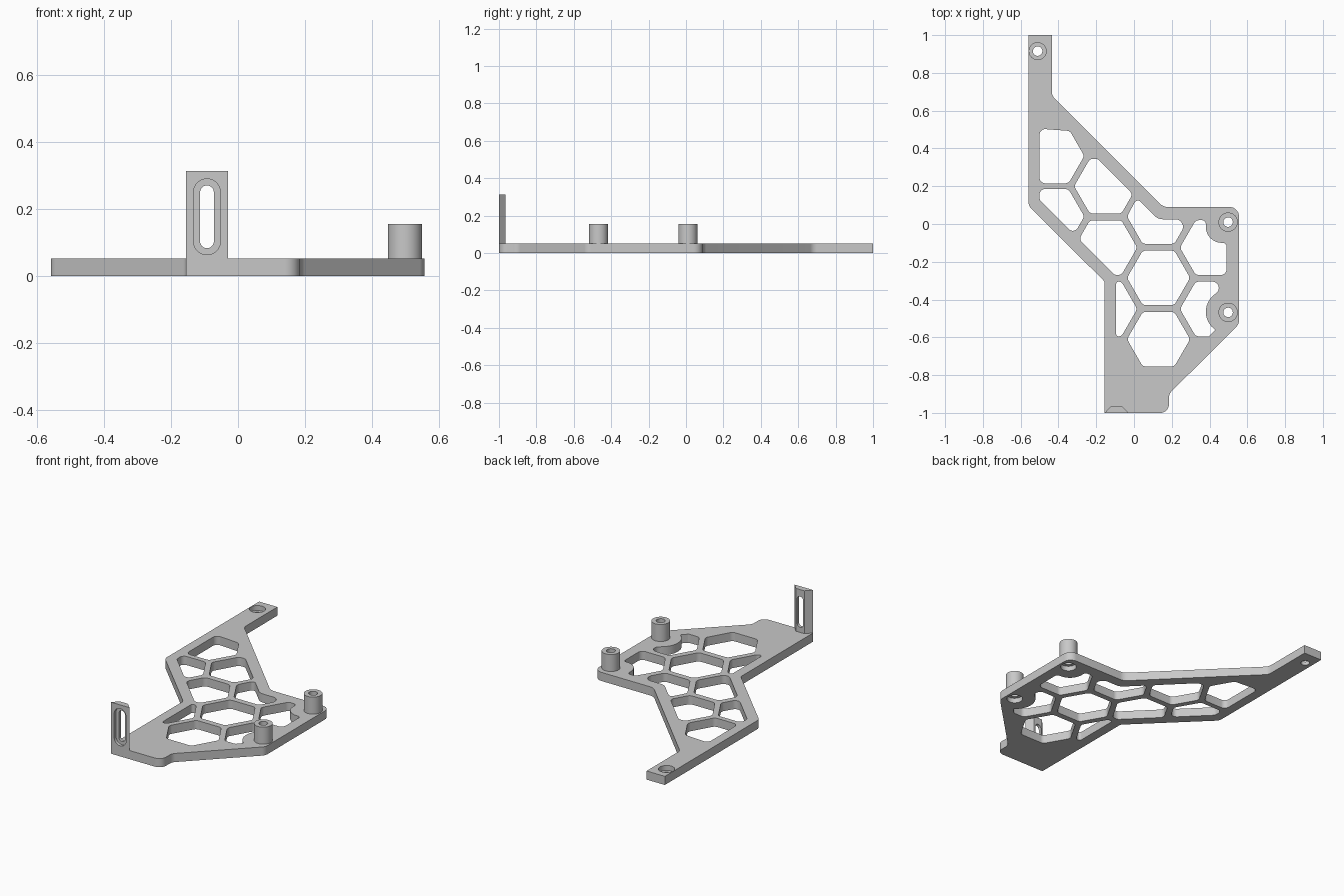
import bpy, bmesh, math
from mathutils import Vector, Matrix

cube = bpy.data.objects.get("Cube")
if cube:
    bpy.data.objects.remove(cube, do_unlink=True)

COLOR = (0.58, 0.58, 0.58, 1)
gray = bpy.data.materials.new("plain gray")
gray.use_nodes = True
gray.diffuse_color = COLOR
gray.node_tree.nodes["Principled BSDF"].inputs["Base Color"].default_value = COLOR

THICK = 0.0525


def rounded(points, radii, clamp=False, steps=8):
    """Replace each corner of a polygon by a tangent arc."""
    out, n = [], len(points)
    for i in range(n):
        p = Vector(points[i])
        a, b = Vector(points[i - 1]) - p, Vector(points[(i + 1) % n]) - p
        r = radii[i] if isinstance(radii, (list, tuple)) else radii
        if r <= 0:
            out.append(p)
            continue
        half = a.angle(b) / 2
        t = r / math.tan(half)
        if clamp:
            t = min(t, 0.48 * a.length, 0.48 * b.length)
        r = t * math.tan(half)
        a.normalize()
        b.normalize()
        bisector = (a + b).normalized()
        center = p + bisector * (r / math.sin(half))
        # Sweep the arc on both sides of the bisector
        side = (a - b).normalized()
        sweep = math.pi / 2 - half
        for k in range(steps + 1):
            ang = sweep * (1 - 2 * k / steps)
            out.append(center + (side * math.sin(ang) - bisector * math.cos(ang)) * r)
    return out


def circle(x, y, r, n=40):
    return [(x + r * math.cos(math.tau * k / n), y + r * math.sin(math.tau * k / n)) for k in range(n)]


def prism(name, points, z0, z1):
    """Extrude a flat outline from z0 to z1."""
    bm = bmesh.new()
    low = [bm.verts.new((p[0], p[1], z0)) for p in points]
    high = [bm.verts.new((p[0], p[1], z1)) for p in points]
    bm.faces.new(low)
    bm.faces.new(high)
    for i in range(len(points)):
        bm.faces.new((low[i - 1], low[i], high[i], high[i - 1]))
    bmesh.ops.recalc_face_normals(bm, faces=bm.faces)
    mesh = bpy.data.meshes.new(name)
    bm.to_mesh(mesh)
    bm.free()
    mesh.materials.append(gray)
    obj = bpy.data.objects.new(name, mesh)
    bpy.context.scene.collection.objects.link(obj)
    return obj


def cut(obj, cutters):
    """Subtract the cutters, bake the result and remove them."""
    for c in cutters:
        c.hide_render = True
        mod = obj.modifiers.new("cut", "BOOLEAN")
        mod.operation, mod.solver, mod.object = "DIFFERENCE", "EXACT", c
    graph = bpy.context.evaluated_depsgraph_get()
    mesh = bpy.data.meshes.new_from_object(obj.evaluated_get(graph))
    obj.modifiers.clear()
    obj.data = mesh
    for c in cutters:
        bpy.data.objects.remove(c, do_unlink=True)


def clip(poly, plane):
    """Keep the part of a polygon where nx*x + ny*y <= c."""
    nx, ny, c = plane
    out = []
    for i, b in enumerate(poly):
        a = poly[i - 1]
        da, db = nx * a[0] + ny * a[1] - c, nx * b[0] + ny * b[1] - c
        if da * db < 0:
            f = da / (da - db)
            out.append((a[0] + f * (b[0] - a[0]), a[1] + f * (b[1] - a[1])))
        if db <= 0:
            out.append(b)
    return [p for i, p in enumerate(out) if math.dist(p, out[i - 1]) > 0.025]


# Plate outline with rounded corners
outline = [((-0.558, 1), 0), ((-0.558, 0.095), 0.05), ((-0.155, -0.305), 0.03), ((-0.155, -1), 0),
           ((0.185, -1), 0.045), ((0.185, -0.9), 0.05), ((0.556, -0.53), 0.05), ((0.556, 0.09), 0.05),
           ((0.155, 0.09), 0.06), ((-0.435, 0.68), 0.05), ((-0.435, 1), 0)]
plate = prism("plate", rounded([p for p, r in outline], [r for p, r in outline]), 0, THICK)

# Honeycomb windows, trimmed to leave a rim along the outline
LEFT, LOW_LEFT = (-1, 0, 0.5), (-1, -1, 0.373)
UP_RIGHT, FRONT_LEFT = (1, 1, 0.153), (-1, 0, 0.095)
cells = [(-0.43, 0.36, [LEFT, UP_RIGHT]), (-0.43, 0.04, [LEFT, LOW_LEFT]),
         (-0.15, 0.2, [UP_RIGHT]), (-0.15, -0.125, [LOW_LEFT]), (-0.15, -0.45, [FRONT_LEFT]),
         (0.13, -0.285, []), (0.13, -0.61, [])]
cutters = []
for x, y, planes in cells:
    poly = circle(x, y, 0.167, 6)
    for plane in planes:
        poly = clip(poly, plane)
    cutters.append(prism("window", rounded(poly, 0.03, True), -0.1, 0.2))

# Windows that bend around the inner corner and the two posts
special = [
    [((-0.037, 0.04), 0.03), ((0.046, -0.105), 0.03), ((0.214, -0.105), 0.03), ((0.288, 0.025), 0.04),
     ((0.128, 0.025), 0.06), ((0.016, 0.137), 0.02)],
    [((0.327, 0.02), 0.03), ((0.243, -0.125), 0.03), ((0.327, -0.27), 0.03), ((0.49, -0.27), 0.03),
     ((0.49, -0.1), 0.02), ((0.38, -0.1), 0.085), ((0.38, 0.02), 0.02)],
    [((0.327, -0.305), 0.03), ((0.243, -0.45), 0.03), ((0.327, -0.595), 0.03), ((0.398, -0.595), 0.015),
     ((0.43, -0.56), 0), ((0.2945, -0.465), 0.115), ((0.523, -0.305), 0.034)]]
for shape in special:
    cutters.append(prism("window", rounded([p for p, r in shape], [r for p, r in shape]), -0.1, 0.2))

# Screw holes: recessed from above on the arm, from below under the posts
posts = [(0.498, 0.01), (0.498, -0.468)]
ARM = (-0.51, 0.915)
for x, y in posts + [ARM]:
    cutters.append(prism("bore", circle(x, y, 0.025), -0.1, 0.2))
    low, high = (0.022, 0.2) if (x, y) == ARM else (-0.1, 0.03)
    cutters.append(prism("recess", circle(x, y, 0.045), low, high))
cut(plate, cutters)
parts = [plate]

# Hollow posts
for name, (x, y) in zip(("back_post", "front_post"), posts):
    post = prism(name, circle(x, y, 0.051), THICK - 0.002, 0.156)
    cut(post, [prism("bore", circle(x, y, 0.025), -0.1, 0.3)])
    parts.append(post)

# Upright tab with chamfered rear edges and a recessed slot
tab = prism("slotted_tab", [(-0.155, -1), (-0.03, -1), (-0.064, -0.964), (-0.121, -0.964)], 0.002, 0.313)


def slot(r, y0, y1):
    left, right, bottom, top = -0.0925 - r, -0.0925 + r, 0.104 - r, 0.25 + r
    box = [(left, bottom), (right, bottom), (right, top), (left, top)]
    obj = prism("slot", rounded(box, r * 0.99), -y1, -y0)
    obj.data.transform(Matrix.Rotation(math.pi / 2, 4, "X"))
    return obj


cut(tab, [slot(0.0205, -1.1, -0.9), slot(0.04, -1.1, -0.982)])
parts.append(tab)

# Smooth the round walls, keep the edges crisp
bpy.ops.object.select_all(action="DESELECT")
for obj in parts:
    obj.select_set(True)
bpy.context.view_layer.objects.active = plate
bpy.ops.object.shade_smooth_by_angle(angle=math.radians(30))
